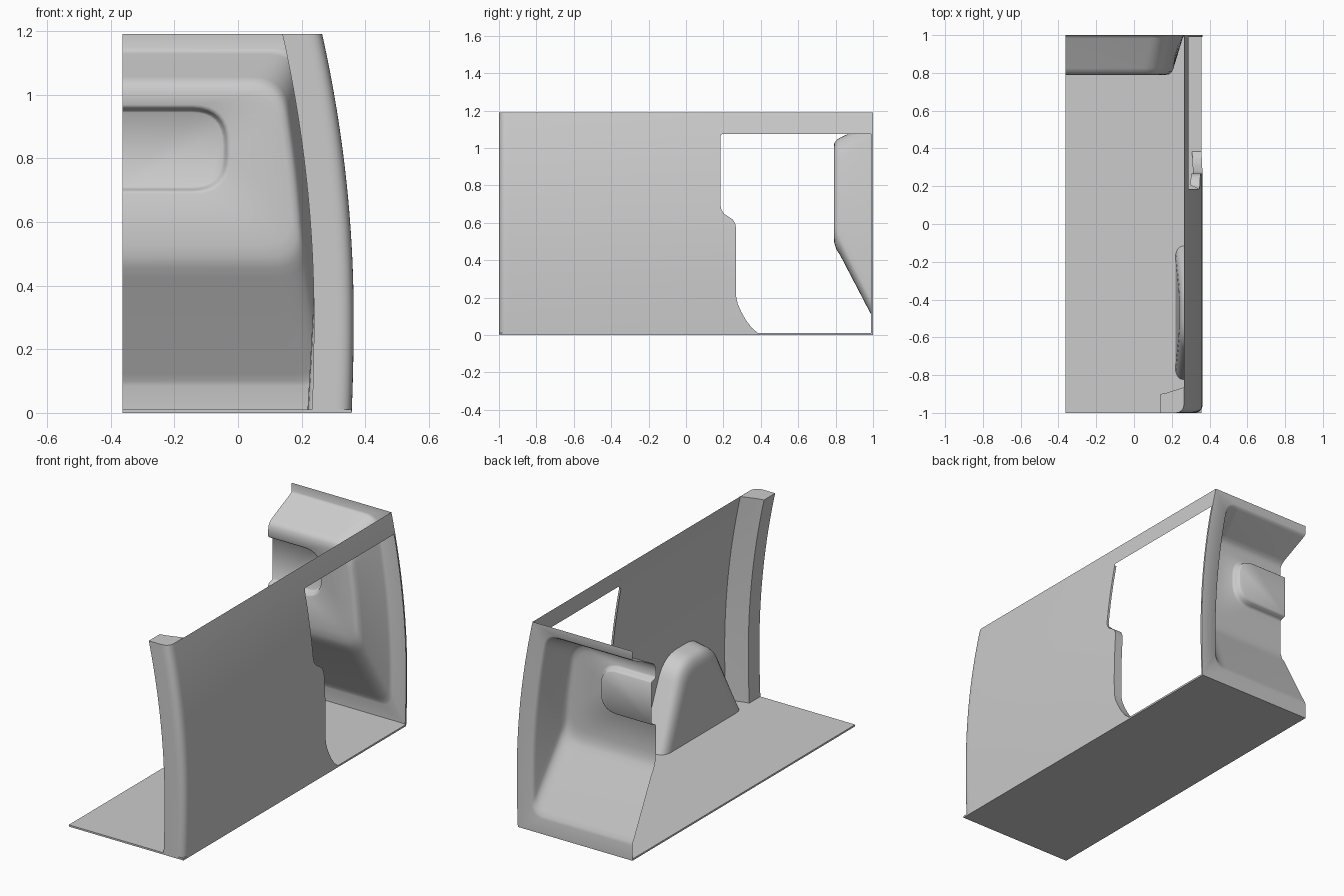
import bpy, bmesh
from mathutils import Vector

if "Cube" in bpy.data.objects:
    bpy.data.objects.remove(bpy.data.objects["Cube"])

XL = -0.3635          # cut side of the half shell
XR = 0.3635           # widest point of the side wall
H = 1.19


def side_x(z):
    """Bowed outer wall profile."""
    d = z - 0.3
    return XR - (0.125 if d > 0 else 0.07) * d * d


def make(name, bm, angle=0.6):
    bmesh.ops.remove_doubles(bm, verts=bm.verts, dist=1e-5)
    bmesh.ops.recalc_face_normals(bm, faces=bm.faces)
    me = bpy.data.meshes.new(name)
    bm.to_mesh(me)
    bm.free()
    ob = bpy.data.objects.new(name, me)
    bpy.context.collection.objects.link(ob)
    bpy.ops.object.select_all(action='DESELECT')
    ob.select_set(True)
    bpy.context.view_layer.objects.active = ob
    bpy.ops.object.shade_smooth_by_angle(angle=angle)
    return ob


def loft(bm, rows):
    """Skin equal-length rows of points; returns the vertex rows."""
    vs = [[bm.verts.new(p) for p in r] for r in rows]
    for a, b in zip(vs, vs[1:]):
        for i in range(len(a) - 1):
            bm.faces.new((a[i], a[i + 1], b[i + 1], b[i]))
    return vs


def round_corner(a, b, c, r, n=8):
    """Rounded corner b between a and c (2D)."""
    a, b, c = Vector(a), Vector(b), Vector(c)
    p, q = b + (a - b).normalized() * r, b + (c - b).normalized() * r
    return [p * (1 - t) ** 2 + b * 2 * t * (1 - t) + q * t * t
            for t in (i / n for i in range(n + 1))]


def span(a, b, n):
    return [a + (b - a) * i / n for i in range(n + 1)]


# floor
bm = bmesh.new()
bmesh.ops.create_cube(bm, size=1)
w = side_x(0) - XL
for v in bm.verts:
    v.co = (XL + w / 2 + v.co.x * w, v.co.y * 2, 0.005 + v.co.z * 0.01)
make("floor", bm)

# side wall and hollow front pillar, with the door edge running down the rear end
door = [(0.395, 0.0), (0.385, 0.01), (0.35, 0.04), (0.32, 0.08), (0.295, 0.125),
        (0.277, 0.165), (0.268, 0.205), (0.268, 0.57), (0.263, 0.595), (0.25, 0.618),
        (0.225, 0.634), (0.205, 0.647), (0.19, 0.668), (0.185, 0.69), (0.185, 1.065),
        (0.188, 1.072), (0.195, 1.075), (0.195, H)]


def door_y(z):
    for (y0, z0), (y1, z1) in zip(door, door[1:]):
        if z <= z1:
            return y0 + (y1 - y0) * (z - z0) / (z1 - z0)
    return door[-1][0]


levels = sorted({round(z, 4) for z in [p[1] for p in door] + span(0, H, 30)})
corner = round_corner((0, 0), (0, -1), (-1, -1), 0.05)
rows = []
for z in levels:
    x = side_x(z)
    path = [(0, door_y(z))] + [tuple(p) for p in corner]
    path += [(-0.125, -1), (-0.125, -0.9), (-0.095, -0.895), (-0.001, -0.865)]
    rows.append([(x + dx, y, z) for dx, y in path])
bm = bmesh.new()
vs = loft(bm, rows)
bm.faces.new(vs[-1][1:])
make("side_wall_and_pillar", bm)

# door header, rear jamb strip and sill strip
for name, y0, y1, z0, z1 in (("door_header", 0.195, 1, 1.075, H),
                             ("rear_jamb", 0.99, 1, 0.01, 1.075),
                             ("door_sill", 0.385, 1, 0, 0.01)):
    bm = bmesh.new()
    loft(bm, [[(side_x(z), y0, z), (side_x(z), y1, z)] for z in span(z0, z1, 24)])
    make(name, bm)

# inward return along the front edge of the door opening
bm = bmesh.new()
loft(bm, [[(side_x(z), door_y(z), z),
           (side_x(z) - (0.05 if z < 0.66 else 0.012), door_y(z), z)]
          for z in levels if 0.01 <= z <= 1.07])
make("door_edge_return", bm)


# rear panel: flat rim, inward bulge, outward pocket
def u_ring(x, zt, zb, r, y, bowed=True):
    top = round_corner((XL, zt), (x, zt), (x, zb), r)
    bot = round_corner((x, zt), (x, zb), (XL, zb), r)
    mid = [top[-1].lerp(bot[0], i / 14) for i in range(1, 14)]
    ring = [(XL, y, zt)]
    for p in top + mid + bot:
        ring.append((p.x + (side_x(p.y) - XR if bowed else 0), y, p.y))
    return ring + [(XL, y, zb)]


bm = bmesh.new()
rings = [u_ring(XR, H, 0, 0.0005, 1)]
for d, zt, zb, r, y in ((0.092, 1.145, 0.085, 0.07, 1),
                        (0.099, 1.137, 0.1, 0.075, 0.996),
                        (0.106, 1.128, 0.122, 0.08, 0.983),
                        (0.148, 1.056, 0.425, 0.10, 0.825),
                        (0.155, 1.043, 0.455, 0.10, 0.805),
                        (0.166, 1.026, 0.49, 0.10, 0.793),
                        (0.182, 1.0, 0.53, 0.10, 0.79)):
    rings.append(u_ring(XR - d, zt, zb, r, y))
for x, zt, zb, r, y in ((-0.024, 0.968, 0.688, 0.115, 0.79),
                        (-0.032, 0.96, 0.696, 0.11, 0.794),
                        (-0.036, 0.956, 0.70, 0.11, 0.802),
                        (-0.042, 0.95, 0.706, 0.105, 0.825),
                        (-0.048, 0.944, 0.712, 0.10, 0.83)):
    rings.append(u_ring(x, zt, zb, r, y, False))
vs = loft(bm, rings)
bm.faces.new(vs[-1])
make("rear_panel", bm, 0.7)


# wheel arch: rounded trapezoid hump against the wall
def arch_ring(x, foot, top, zt, r):
    a, b, c, d = (-foot, 0.01), (-top, zt), (top, zt), (foot, 0.01)
    pts = [Vector(a)] + round_corner(a, b, c, r) + round_corner(b, c, d, r) + [Vector(d)]
    return [((side_x(p.y) - 0.001 if x is None else x + 0.055 * p.y), p.x - 0.47, p.y)
            for p in pts]


bm = bmesh.new()
vs = loft(bm, [arch_ring(None, 0.36, 0.15, 0.465, 0.11),
               arch_ring(0.265, 0.355, 0.145, 0.455, 0.11),
               arch_ring(0.245, 0.35, 0.14, 0.447, 0.105),
               arch_ring(0.23, 0.337, 0.128, 0.43, 0.10),
               arch_ring(0.221, 0.315, 0.112, 0.405, 0.09),
               arch_ring(0.218, 0.29, 0.1, 0.375, 0.08)])
bm.faces.new(vs[-1])
make("wheel_arch", bm, 0.7)
